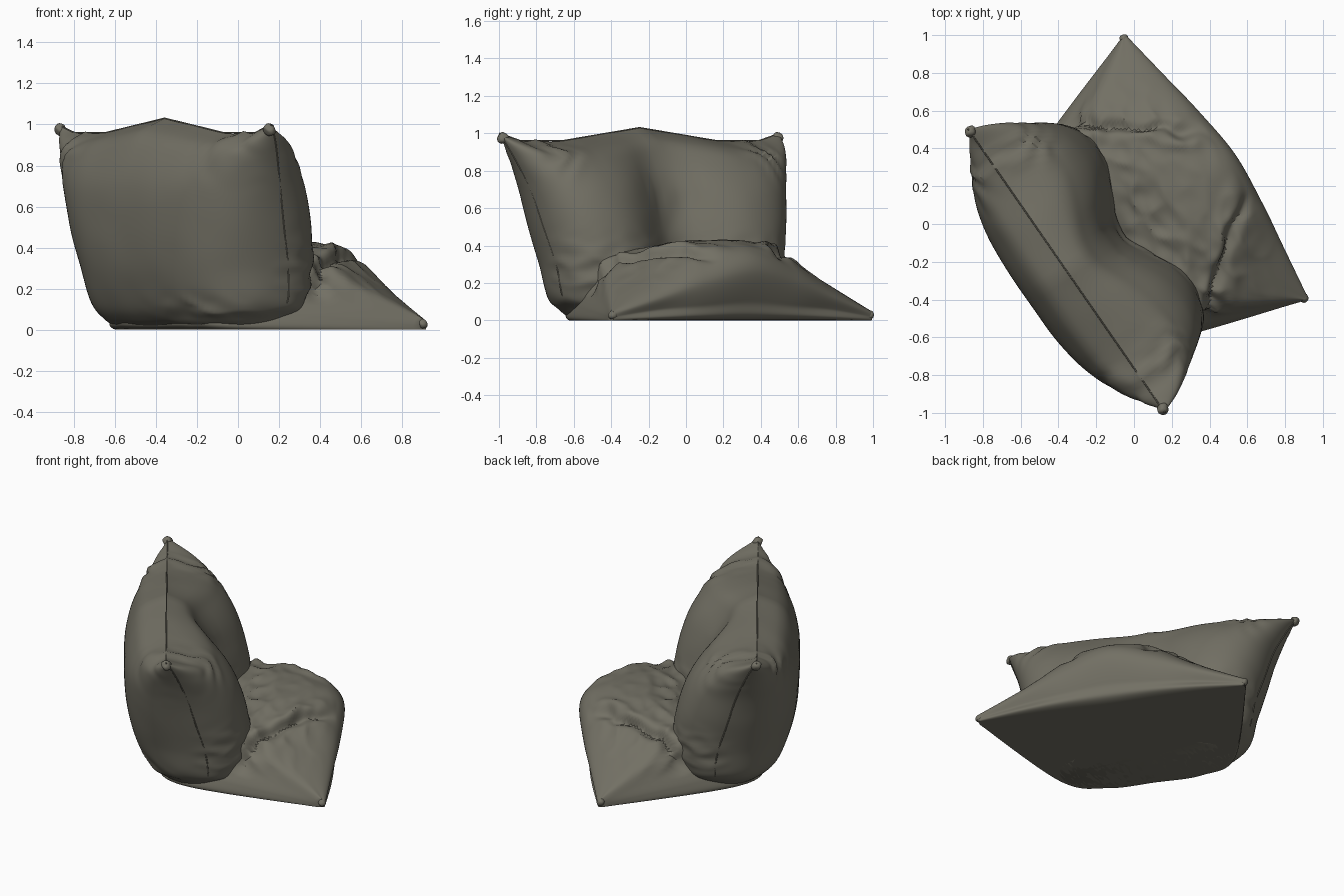
import bpy, bmesh, math
from mathutils import Vector, noise

if "Cube" in bpy.data.objects:
    bpy.data.objects.remove(bpy.data.objects["Cube"])

mat = bpy.data.materials.new("warm grey fabric")
mat.diffuse_color = (0.17, 0.162, 0.128, 1)
mat.use_nodes = True
mat.node_tree.nodes["Principled BSDF"].inputs["Base Color"].default_value = mat.diffuse_color

# chair axes seen from above: U runs along the width, V points to the seat front
U = Vector((0.57, -0.822, 0))
V = Vector((0.822, 0.57, 0))


def place(u, v, z):
    return U * u + V * v + Vector((0, 0, max(z, 0)))


def spline(pts, t, closed=False):
    """Catmull-Rom value at parameter t, counted in control points."""
    n = len(pts)
    i = int(math.floor(t))
    if not closed:
        i = min(i, n - 2)
    f = t - i

    def get(k):
        return Vector(pts[k % n] if closed else pts[max(0, min(n - 1, k))])
    a, b, c, d = get(i - 1), get(i), get(i + 1), get(i + 2)
    return 0.5 * (2 * b + (c - a) * f + (2 * a - 5 * b + 4 * c - d) * f * f
                  + (3 * b - a - 3 * c + d) * f ** 3)


def loft(name, rings, wrinkle):
    """Skin closed rings of (u, v, z), then push wrinkles along the normals."""
    bm = bmesh.new()
    rows = [[bm.verts.new(place(*p)) for p in r] for r in rings]
    n = len(rows[0])
    for r0, r1 in zip(rows, rows[1:]):
        for k in range(n):
            bm.faces.new((r0[k], r0[(k + 1) % n], r1[(k + 1) % n], r1[k]))
    bm.faces.new(rows[0])
    bm.faces.new(rows[-1])
    bmesh.ops.remove_doubles(bm, verts=bm.verts, dist=0.0008)
    bmesh.ops.recalc_face_normals(bm, faces=bm.faces)
    bm.normal_update()
    moves = []
    for vert in bm.verts:
        p = vert.co
        if p.z > 0.015:
            moves.append((vert, vert.normal * wrinkle(p.dot(U), p.dot(V), p.z)))
    for vert, m in moves:
        vert.co += m
        vert.co.z = max(vert.co.z, 0)
    return finish(name, bm)


def finish(name, bm):
    me = bpy.data.meshes.new(name)
    bm.to_mesh(me)
    bm.free()
    me.materials.append(mat)
    ob = bpy.data.objects.new(name, me)
    bpy.context.collection.objects.link(ob)
    bpy.ops.object.select_all(action='DESELECT')
    ob.select_set(True)
    bpy.context.view_layer.objects.active = ob
    bpy.ops.object.shade_smooth_by_angle(angle=math.radians(40))
    return ob


def bump(x, w):
    return math.exp(-(x / w) ** 2)


def creases(u, v, z, fu, fv, fz):
    """Sharp irregular folds."""
    a = noise.noise(Vector((abs(u) * fu + 3, v * fv, z * fz)))
    b = noise.noise(Vector((u * fu * 2 + 9, v * fv * 2, z * fz * 2)))
    return 0.4 - abs(a) * 1.6 + 0.4 * b


# ---- seat: sections (v, z) from the middle out to the pointed corner
half = [
    (0.0, [(-.46, 0), (0, 0), (.52, 0), (.60, .10), (.65, .27), (.58, .38),
           (.40, .43), (.20, .42), (0, .36), (-.2, .25), (-.45, .10)]),
    (0.3, [(-.45, 0), (0, 0), (.525, 0), (.59, .08), (.62, .21), (.55, .31),
           (.40, .38), (.20, .40), (0, .36), (-.2, .25), (-.45, .10)]),
    (0.55, [(-.30, 0), (.1, 0), (.53, 0), (.56, .06), (.58, .13), (.52, .19),
            (.38, .25), (.20, .30), (.05, .30), (-.1, .2), (-.28, .09)]),
    (0.84, [(.49, 0), (.51, 0), (.53, 0), (.535, .02), (.535, .035), (.53, .045),
            (.52, .05), (.51, .055), (.50, .05), (.49, .04), (.485, .02)]),
]
sections = [(-u, s) for u, s in half[:0:-1]] + half
STEPS, AROUND = 120, 140
rings = []
for i in range(STEPS + 1):
    t = i / STEPS * (len(sections) - 1)
    u = spline([(s[0], 0) for s in sections], t)[0]
    ctrl = [spline([s[1][k] for s in sections], t) for k in range(11)]
    ring = []
    for k in range(AROUND):
        q = spline(ctrl, k / AROUND * 11, closed=True)
        ring.append((u, q[0], q[1]))
    rings.append(ring)


def seat_wrinkle(u, v, z):
    # fold on each side, running from the backrest lobe to the seat front
    d = abs(u) - (0.45 - (v - 0.25) * 0.74) + 0.05 * noise.noise(Vector((u * 7, v * 7, 0)))
    top = max(0, min(1, (z - 0.12) / 0.12)) * max(0, min(1, (0.6 - v) / 0.15))
    fold = top * (0.025 * bump(d + 0.07, 0.05) - 0.04 * bump(d, 0.035))
    near = top * (0.4 + bump(v - 0.05, 0.2) + bump(d, 0.12))
    return fold + 0.014 * near * creases(u, v, z, 6, 9, 5)


loft("seat_cushion", rings, seat_wrinkle)

# ---- backrest: levels (z, half width, seam v, front v, back v)
levels = [
    (0.0, .53, -.25, -.05, -.46), (.05, .60, -.22, 0, -.54), (.13, .68, -.18, .06, -.60),
    (.30, .71, -.195, .095, -.66), (.50, .755, -.25, .07, -.69), (.70, .80, -.305, .01, -.69),
    (.85, .855, -.36, -.09, -.64), (.94, .89, -.40, -.20, -.57), (1.0, .912, -.435, -.435, -.435),
]


def top_wave(a):
    a = abs(a)
    if a < 0.55:
        return 0.03 - 0.07 * a / 0.55
    return -0.04 if a < 0.85 else -0.04 + 0.04 * (a - 0.85) / 0.15


def level(t):
    return spline(levels, t)


N, ROWS = 64, 96
rings = []
for j in range(ROWS + 1):
    z, w, vs, vf, vb = level(j / ROWS * (len(levels) - 1))
    ring = []
    for k in range(2 * N):
        a = -math.cos(math.pi * k / N)
        if k <= N:        # rounded back
            v = vs + (vb - vs) * max(0, 1 - abs(a) ** 3.2) ** 0.45
        else:             # front with a hollow in the middle
            v = vs + (vf - vs) * max(0, 1 - abs(a) ** 5) ** 0.5 * (1 - 0.58 * bump(a, 0.34))
        ring.append((a * w, v, z * (1 + top_wave(a) * z * z)))
    rings.append(ring)


def back_wrinkle(u, v, z):
    front = max(0, min(1, (v + 0.3) / 0.15))
    corner = bump(abs(u) - 0.66, 0.12) * bump(z - 0.9, 0.12)
    low = bump(z - 0.28, 0.13) * front
    base = bump(z - 0.1, 0.06) * bump(u - 0.4, 0.25)
    mid = front * bump(u, 0.12) * bump(z - 0.7, 0.2)
    pleat = 0.009 * corner * math.sin((abs(u) * 0.9 + z * 0.6) * 45 + 5 * noise.noise(Vector((u, v, z)) * 6))
    return (pleat + 0.018 * (low + base) * creases(u, v, z, 7, 4, 9)
            + 0.018 * mid * creases(u, v, z, 14, 4, 3)
            + 0.004 * noise.noise(Vector((u, v, z)) * 5))


loft("backrest_cushion", rings, back_wrinkle)


# ---- stitched seams
def seam(name, pts, r=0.004):
    cu = bpy.data.curves.new(name, 'CURVE')
    cu.dimensions = '3D'
    cu.bevel_depth = r
    cu.bevel_resolution = 1
    sp = cu.splines.new('POLY')
    sp.points.add(len(pts) - 1)
    for p, q in zip(sp.points, pts):
        p.co = (*place(*q), 1)
    cu.materials.append(mat)
    ob = bpy.data.objects.new(name, cu)
    bpy.context.collection.objects.link(ob)


seam("backrest_top_seam", [(a / 20 * .912, -.435, 1 + top_wave(a / 20)) for a in range(-20, 21)])
for s, side in ((-1, "left"), (1, "right")):
    pts = []
    for j in range(20, 81):
        z, w, vs, _, _ = level(j / 10)
        pts.append((s * w, vs, z))
    seam("backrest_side_seam_" + side, pts)

    # gathered fabric knots at the cushion corners
    for part, c, r in (("backrest", (s * .893, -.432, .975), .03), ("seat", (s * .835, .515, .03), .024)):
        bm = bmesh.new()
        bmesh.ops.create_icosphere(bm, subdivisions=3, radius=r)
        for vert in bm.verts:
            vert.co *= 1 + 0.25 * noise.noise(vert.co * 40)
            vert.co += place(*c)
            vert.co.z = max(vert.co.z, 0)
        finish(part + "_corner_knot_" + side, bm)
